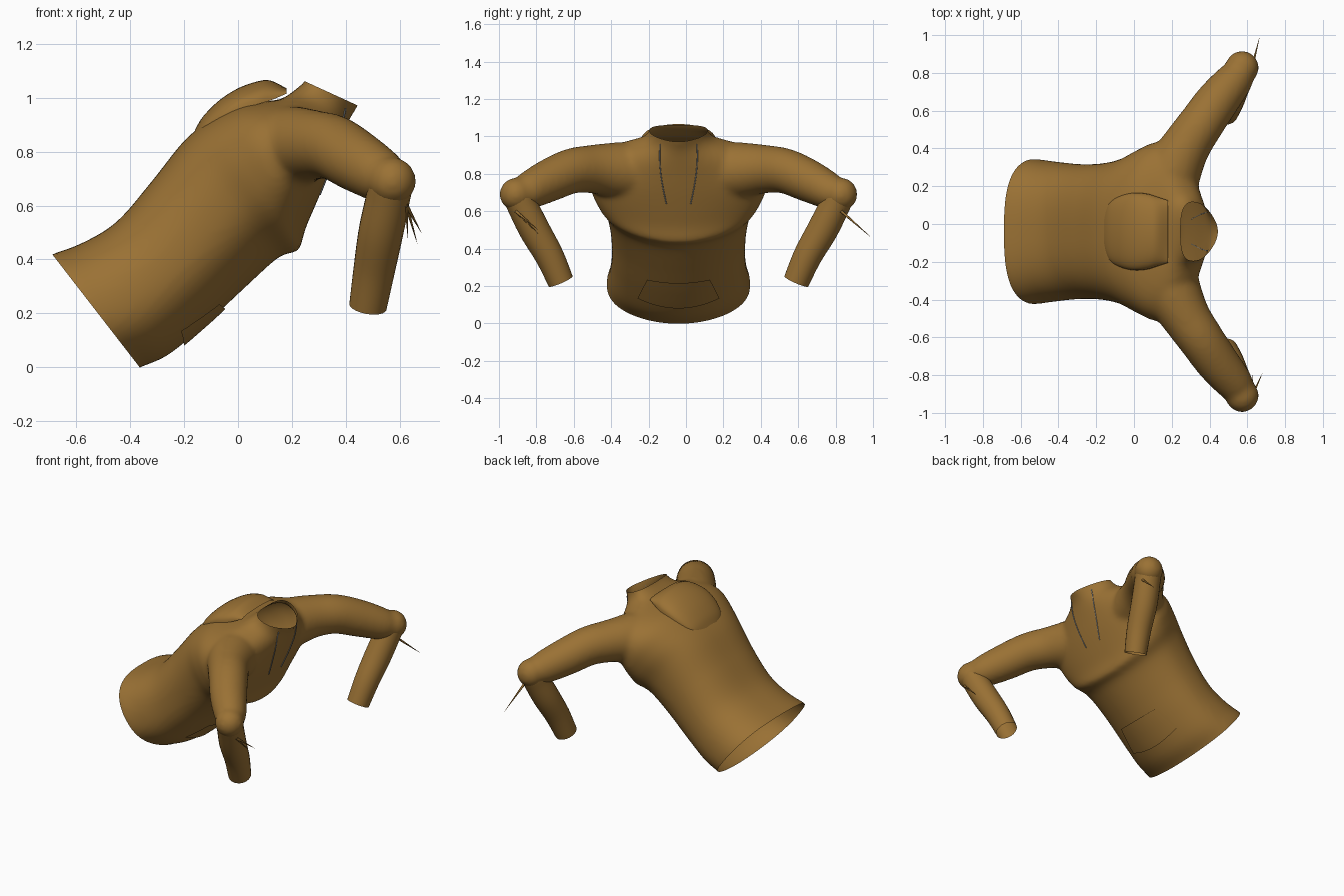
import bpy, bmesh, math
from mathutils import Vector
from mathutils.bvhtree import BVHTree

if "Cube" in bpy.data.objects:
    bpy.data.objects.remove(bpy.data.objects["Cube"])

MID = -0.04  # plane of symmetry


def material(name, colour):
    m = bpy.data.materials.new(name)
    m.use_nodes = True
    m.diffuse_color = (*colour, 1)
    m.node_tree.nodes["Principled BSDF"].inputs["Base Color"].default_value = (*colour, 1)
    return m


brown = material("brown cloth", (0.325, 0.167, 0.035))
grey = material("grey cord", (0.24, 0.26, 0.28))


def spline(rows, t):
    """Smooth value through equally spaced rows, t from 0 to 1."""
    s = t * (len(rows) - 1)
    i = min(int(s), len(rows) - 2)
    f = s - i
    a, b, c, d = (rows[max(0, min(len(rows) - 1, i + k))] for k in (-1, 0, 1, 2))
    return [q + f * (r - p) / 2 + f * f * (p - 2.5 * q + 2 * r - w / 2)
            + f ** 3 * (1.5 * (q - r) + (w - p) / 2) for p, q, r, w in zip(a, b, c, d)]


def sheet(bm, fn, nu, nv, closed=False, caps=False):
    """Add quads from a point function fn(u, v)."""
    cols = nv if closed else nv + 1
    vs = [[bm.verts.new(fn(i / nu, j / nv)) for j in range(cols)] for i in range(nu + 1)]
    for i in range(nu):
        for j in range(nv):
            k = (j + 1) % cols
            bm.faces.new((vs[i][j], vs[i][k], vs[i + 1][k], vs[i + 1][j]))
    if caps:
        bm.faces.new(vs[0])
        bm.faces.new(vs[-1])


def finish(bm, name, mat=brown):
    bmesh.ops.recalc_face_normals(bm, faces=bm.faces)
    me = bpy.data.meshes.new(name)
    bm.to_mesh(me)
    bm.free()
    me.materials.append(mat)
    me.shade_smooth()
    ob = bpy.data.objects.new(name, me)
    bpy.context.collection.objects.link(ob)
    return ob


def power(v, e):
    return math.copysign(abs(v) ** e, v)


# Torso rings from hem to collar: back x, back z, front x, front z, half width, taper
RINGS = [
    (-.69, .42, -.365, 0, .385, 0), (-.58, .46, -.26, .045, .37, 0),
    (-.45, .54, -.12, .16, .357, 0), (-.32, .69, .02, .29, .362, 0),
    (-.20, .84, .14, .40, .39, 0), (-.10, .92, .22, .455, .44, 0),
    (0, .97, .265, .55, .475, 0), (.09, .985, .325, .69, .455, 0),
    (.16, .995, .375, .82, .34, .1), (.20, 1.02, .415, .92, .19, .25),
    (.25, 1.06, .447, .97, .145, .35)]
HEM_OUT = Vector((-.42, 0, -.325)).normalized()
COLLAR_OUT = Vector((.09, 0, .197)).normalized()


def torso_point(u, v):
    t = 1.1 * u - 0.04
    inside = max(0, min(1, t))
    bx, bz, fx, fz, w, taper = spline(RINGS, inside)
    c, s = math.cos(v * math.tau), math.sin(v * math.tau)
    e = 0.875 + 0.125 * c  # rounder belly, flatter back
    mid = Vector(((bx + fx) / 2, MID, (bz + fz) / 2))
    half = Vector(((fx - bx) / 2, 0, (fz - bz) / 2))
    # Soft roll of cloth under the chest
    roll = 1 + 0.07 * max(0, c) * math.exp(-((t - 0.49) / 0.038) ** 2)
    p = mid + half * power(c, e) * roll + Vector((0, w * power(s, e) * (1 - taper * c), 0))
    return p + max(0, -t) * HEM_OUT + max(0, t - 1) * COLLAR_OUT


def tube_point(rows, side):
    """Tapered tube through x, y, z, radius; y is measured from the mid plane."""
    def point(u, v):
        x, y, z, r = spline(rows, u)
        ahead, behind = spline(rows, min(1, u + .01)), spline(rows, max(0, u - .01))
        d = (Vector(ahead[:3]) - Vector(behind[:3])).normalized()
        p = d.cross(Vector((1, .2, .1))).normalized()
        a = v * math.tau
        o = Vector((x, y, z)) + (p * math.cos(a) + d.cross(p) * math.sin(a)) * r
        return Vector((o.x, MID + side * o.y, o.z))
    return point


def tube(name, rows, side, n=24, steps=32, mat=brown):
    bm = bmesh.new()
    sheet(bm, tube_point(rows, side), steps, n, True)
    return finish(bm, name, mat)


# Torso, upper sleeves and elbows, blended into one cloth surface
UPPER = [(.17, .22, .81, .16), (.22, .35, .82, .148), (.28, .46, .825, .130),
         (.355, .57, .815, .121), (.44, .69, .765, .115), (.53, .80, .71, .10),
         (.57, .85, .685, .08)]
body = bmesh.new()
sheet(body, torso_point, 64, 64, True, True)
bmesh.ops.recalc_face_normals(body, faces=body.faces)
for side in (1, -1):
    sheet(body, tube_point(UPPER, side), 32, 24, True, True)
    ball = bmesh.ops.create_uvsphere(body, u_segments=24, v_segments=16, radius=0.09)
    bmesh.ops.translate(body, verts=ball["verts"], vec=(.572, MID + side * .868, .69))
torso = finish(body, "torso_and_upper_sleeves")
remesh = torso.modifiers.new("blend", "REMESH")
remesh.mode = "VOXEL"
remesh.voxel_size = 0.014
soften = torso.modifiers.new("soften", "SMOOTH")
soften.factor = 0.5
soften.iterations = 14
graph = bpy.context.evaluated_depsgraph_get()
blended = bpy.data.meshes.new_from_object(torso.evaluated_get(graph))
torso.modifiers.clear()

# Open the hem and the collar
bm = bmesh.new()
bm.from_mesh(blended)
for spot, out in ((Vector((-.69, 0, .42)), HEM_OUT), (Vector((.25, 0, 1.06)), COLLAR_OUT)):
    bmesh.ops.bisect_plane(bm, geom=bm.verts[:] + bm.edges[:] + bm.faces[:],
                           plane_co=spot, plane_no=out, clear_outer=True)
bm.to_mesh(torso.data)
torso.data.shade_smooth()
surface = BVHTree.FromBMesh(bm)
bm.free()


def on_chest(y, z, lift):
    """Point on the front of the torso, y measured from the mid plane."""
    hit, normal, _, _ = surface.ray_cast(Vector((1, MID + y, z)), Vector((-1, 0, 0)))
    return hit + normal * lift


# Belly pocket, wider and more curved at its lower edge
def pocket_point(u, v):
    s = 2 * v - 1
    low, high = 0.087 + 0.053 * s * s, 0.222 + 0.018 * s * s
    return on_chest(s * (0.215 - 0.05 * u), low + (high - low) * u, 0.009)


bm = bmesh.new()
sheet(bm, pocket_point, 12, 24)
finish(bm, "belly_pocket")

# Hood lying on the back: x, top z, edge z, half width
HOOD = [(-.16, .88, .85, .09), (-.13, .93, .87, .155), (-.07, .99, .915, .19),
        (0, 1.035, .955, .205), (.07, 1.06, .975, .2), (.12, 1.064, .99, .185),
        (.18, 1.035, 1.015, .165)]


def hood_point(u, v, thin=0):
    x, top, edge, w = spline(HOOD, u)
    a = math.pi * v
    return Vector((x, MID - w * math.cos(a),
                   edge + (top - edge) * math.sin(a) ** 0.8 * (1 - thin)))


bm = bmesh.new()
sheet(bm, hood_point, 24, 24)
sheet(bm, lambda u, v: hood_point(0.3 + 0.7 * u, v, 0.7 * (1 - u)), 16, 24)
finish(bm, "hood")

LOWER = [(.585, .88, .75, .002), (.58, .88, .735, .05), (.57, .865, .70, .08),
         (.555, .83, .62, .082), (.53, .77, .50, .083), (.505, .69, .36, .077),
         (.482, .63, .225, .07)]
for side, label in ((1, "left"), (-1, "right")):
    tube(label + "_lower_sleeve", LOWER, side)
    # Loose cloth points beside the elbow
    tips = [(.665, 1.03, .46)] if side > 0 else [(.68, .75, .50), (.63, .75, .48)]
    for i, tip in enumerate(tips):
        tube(f"{label}_cloth_point_{i + 1}", [(.625, .87, .60, .008), (*tip, .0005)], side, 6, 2)
    # Hood cord hanging on the chest
    cord = []
    for k in range(9):
        z = 0.64 + 0.04 * k
        p = on_chest(side * (0.065 + 0.035 * math.sin(k / 8 * 2)), z, 0.002)
        cord.append((p.x, side * (p.y - MID), p.z, .003))
    tube(label + "_hood_cord", cord, side, 6, 30, grey)
